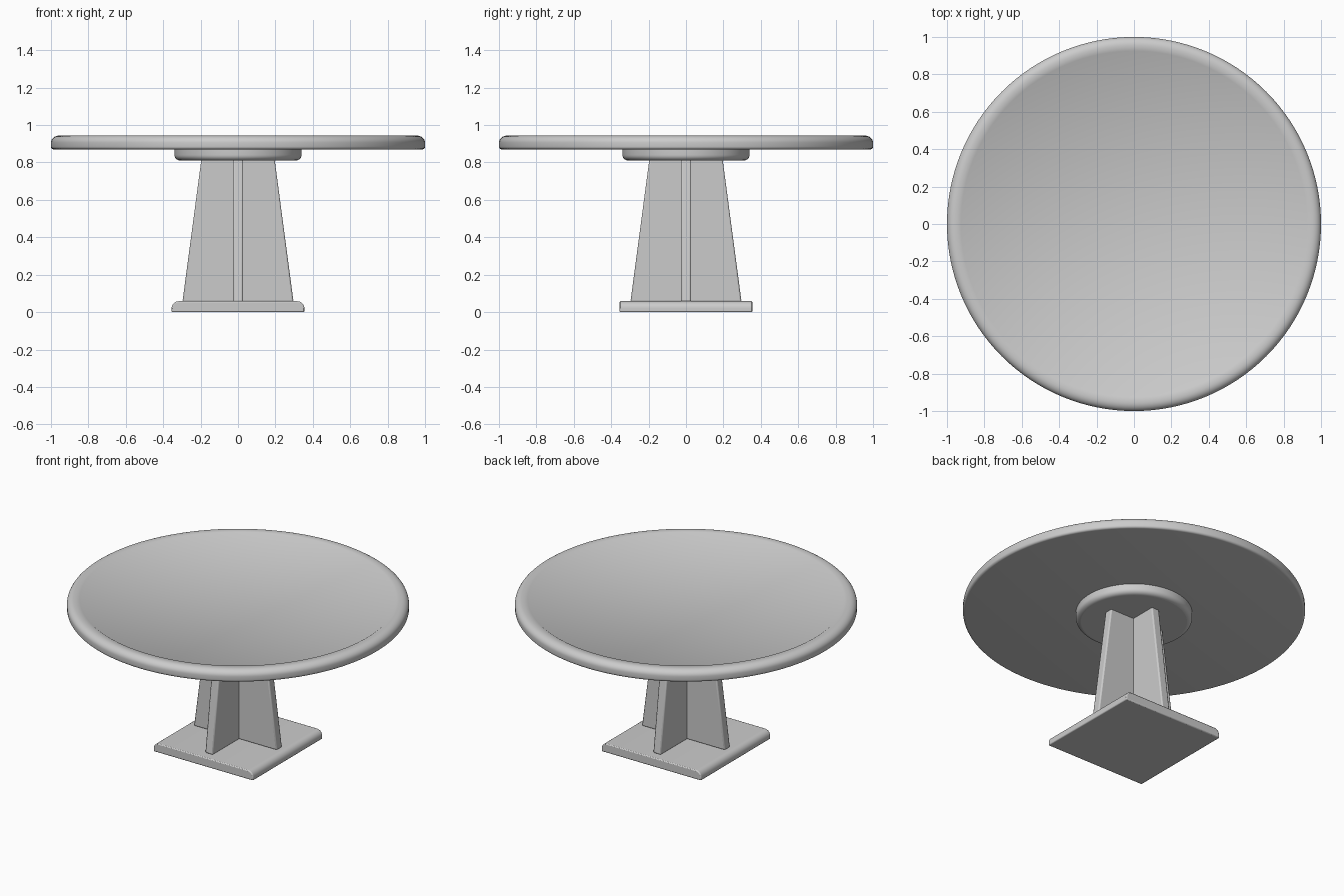
import bpy, bmesh, math

if "Cube" in bpy.data.objects:
    bpy.data.objects.remove(bpy.data.objects["Cube"])


def finish(name, bm, angle=35):
    """Turn a bmesh into a smooth-by-angle object."""
    bmesh.ops.remove_doubles(bm, verts=bm.verts, dist=1e-5)
    bmesh.ops.recalc_face_normals(bm, faces=bm.faces)
    me = bpy.data.meshes.new(name)
    bm.to_mesh(me)
    bm.free()
    ob = bpy.data.objects.new(name, me)
    bpy.context.collection.objects.link(ob)
    bpy.ops.object.select_all(action='DESELECT')
    ob.select_set(True)
    bpy.context.view_layer.objects.active = ob
    bpy.ops.object.shade_smooth_by_angle(angle=math.radians(angle))
    return ob


def arc(cx, cz, rx, rz, a0, a1, n=6):
    """Points of an elliptical arc, angles in degrees."""
    steps = [math.radians(a0 + (a1 - a0) * i / n) for i in range(n + 1)]
    return [(cx + rx * math.cos(a), cz + rz * math.sin(a)) for a in steps]


def lathe(name, profile, segments=128):
    """Revolve an (r, z) profile around z."""
    bm = bmesh.new()
    vs = [bm.verts.new((r, 0, z)) for r, z in profile]
    es = [bm.edges.new(p) for p in zip(vs, vs[1:])]
    bmesh.ops.spin(bm, geom=vs + es, cent=(0, 0, 0), axis=(0, 0, 1),
                   angle=math.tau, steps=segments)
    return finish(name, bm)


def slab(name, profile, half_y, bevel, segments, turn=0):
    """Extrude an (x, z) profile along y and bevel its edges."""
    bm = bmesh.new()
    face = bm.faces.new([bm.verts.new((x, -half_y, z)) for x, z in profile])
    ext = bmesh.ops.extrude_face_region(bm, geom=[face])
    for v in ext['geom']:
        if isinstance(v, bmesh.types.BMVert):
            v.co.y = half_y
    ob = finish(name, bm)
    mod = ob.modifiers.new("soft_edges", 'BEVEL')
    mod.width, mod.segments = bevel, segments
    mod.limit_method, mod.angle_limit = 'ANGLE', math.radians(40)
    ob.rotation_euler.z = turn
    return ob


# Round top with a rounded rim around a slightly sunken panel
top = [(0, 0.87), (0.985, 0.87)]
top += arc(0.985, 0.885, 0.015, 0.015, -90, 0, 4)[1:]
top += arc(0.955, 0.906, 0.045, 0.038, 0, 90, 8)
top += [(0.925, 0.943), (0.912, 0.934), (0, 0.934)]
lathe("table_top", top)

# Round mounting disc under the top
disc = [(0, 0.81), (0.31, 0.81)]
disc += arc(0.308, 0.84, 0.032, 0.03, -90, 0)
disc += [(0.34, 0.871), (0, 0.871)]
lathe("mounting_disc", disc)

# Two crossed tapered boards form the pedestal
board = [(-0.297, 0.055), (0.297, 0.055), (0.196, 0.815), (-0.196, 0.815)]
for i, name in enumerate(("pedestal_board_x", "pedestal_board_y")):
    slab(name, board, 0.028, 0.008, 2, turn=i * math.pi / 2)

# Square foot, rounded along its left and right top edges
right = arc(0.317, 0.02, 0.038, 0.038, 0, 90)
foot = [(-0.355, 0), (0.355, 0)] + right + [(-x, z) for x, z in reversed(right)]
slab("base_plate", foot, 0.355, 0.006, 2)
